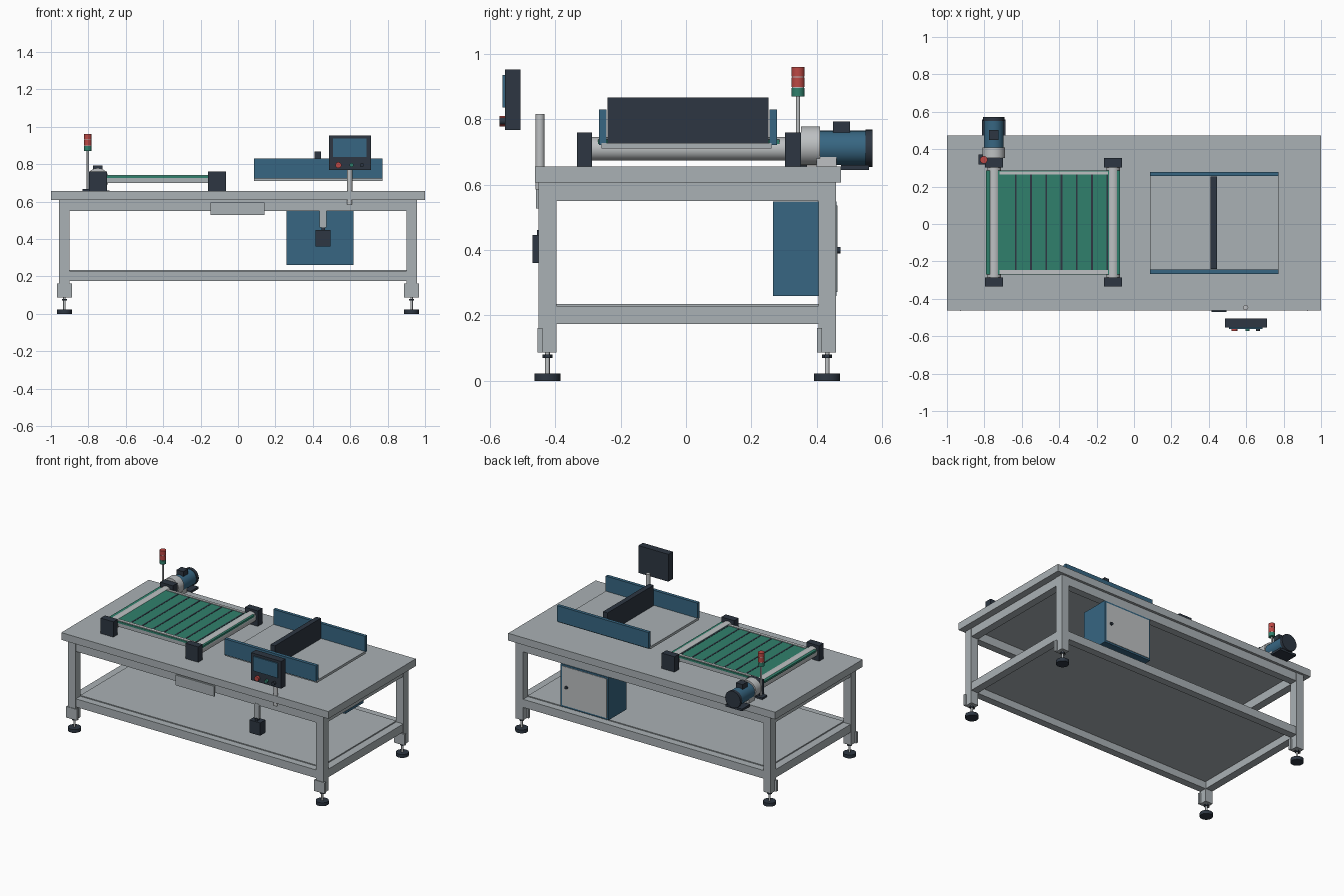
import bpy, math
from mathutils import Matrix


def mat(name, rgb):
    m = bpy.data.materials.new(name)
    m.diffuse_color = (*rgb, 1)
    return m


GREY = mat("frame_grey", (0.40, 0.44, 0.46))
LIGHT = mat("light_steel", (0.51, 0.53, 0.54))
DARK = mat("dark_slate", (0.026, 0.037, 0.054))
BLUE = mat("blue", (0.038, 0.133, 0.223))
GREEN = mat("green", (0.030, 0.216, 0.150))
RED = mat("red", (0.50, 0.065, 0.058))


def box(name, x, y, z, m):
    """Box from three (low, high) ranges."""
    bpy.ops.mesh.primitive_cube_add(size=1)
    o = bpy.context.object
    o.name = name
    r = (x, y, z)
    o.data.transform(Matrix.Translation([(a + b) / 2 for a, b in r])
                     @ Matrix.Diagonal([b - a for a, b in r] + [1]))
    o.data.materials.append(m)
    return o


def cyl(name, c, r, span, m, axis="z", sides=24):
    """Cylinder through c (the two other coordinates) spanning a range on an axis."""
    bpy.ops.mesh.primitive_cylinder_add(vertices=sides, radius=r, depth=span[1] - span[0])
    o = bpy.context.object
    o.name = name
    mid = (span[0] + span[1]) / 2
    if axis == "z":
        t = Matrix.Translation((c[0], c[1], mid))
    else:
        t = Matrix.Translation((c[0], mid, c[1])) @ Matrix.Rotation(math.pi / 2, 4, "X")
    o.data.transform(t)
    o.data.materials.append(m)
    bpy.ops.object.shade_smooth_by_angle(angle=math.radians(40))
    return o


# Table top and lower shelf
box("table_top", (-1, 1), (-0.462, 0.474), (0.607, 0.656), GREY)
box("lower_shelf", (-0.90, 0.90), (-0.402, 0.408), (0.222, 0.235), GREY)

# Legs with levelling feet
LX, LY = (-0.928, 0.928), (-0.424, 0.432)
for x in LX:
    for y in LY:
        box("leg", (x - 0.028, x + 0.028), (y - 0.027, y + 0.027), (0.087, 0.607), GREY)
        box("foot_bracket", (x - 0.04, x + 0.04), (y - 0.031, y - 0.016), (0.087, 0.162), GREY)
        cyl("foot_pad", (x, y), 0.04, (0, 0.023), DARK)
        cyl("foot_stem", (x, y), 0.007, (0.02, 0.09), LIGHT, sides=12)
        cyl("foot_nut", (x, y), 0.015, (0.07, 0.08), DARK, sides=6)

# Upper and lower frame rails
for z in ((0.55, 0.607), (0.174, 0.229)):
    for y in LY:
        box("long_rail", (-0.90, 0.90), (y - 0.025, y + 0.025), z, GREY)
    for x in LX:
        box("side_rail", (x - 0.026, x + 0.026), (-0.397, 0.405), z, GREY)
box("front_plate", (-0.147, 0.143), (-0.459, -0.448), (0.527, 0.596), GREY)

# Conveyor belt with dark slat gaps and side strips
box("belt", (-0.79, -0.075), (-0.27, 0.286), (0.725, 0.738), GREEN)
for i in range(7):
    x = -0.632 + i * 0.0815
    box("slat_gap", (x - 0.005, x + 0.005), (-0.245, 0.264), (0.735, 0.7395), DARK)
for y in ((-0.267, -0.246), (0.264, 0.282)):
    box("belt_edge_strip", (-0.72, -0.14), y, (0.735, 0.742), LIGHT)
    box("belt_side_rail", (-0.72, -0.14), y, (0.70, 0.725), GREY)

# Rollers and bearing blocks
for x in (-0.748, -0.112):
    cyl("roller", (x, 0.71), 0.036, (-0.30, 0.32), LIGHT, "y")
    for y in ((-0.334, -0.287), (0.303, 0.352)):
        box("bearing_block", (x - 0.048, x + 0.048), y, (0.656, 0.76), DARK)

# Drive motor
MX = -0.75
cyl("gearbox", (MX, 0.719), 0.06, (0.352, 0.41), LIGHT, "y")
box("gearbox_foot", (MX - 0.045, MX + 0.045), (0.40, 0.46), (0.656, 0.71), LIGHT)
cyl("motor_body", (MX, 0.713), 0.053, (0.41, 0.552), BLUE, "y")
cyl("motor_fan_cover", (MX, 0.712), 0.057, (0.55, 0.571), DARK, "y")
box("terminal_box", (MX - 0.025, MX + 0.025), (0.45, 0.502), (0.755, 0.793), DARK)
box("motor_base", (MX - 0.062, MX + 0.062), (0.474, 0.56), (0.645, 0.66), DARK)

# Signal light
SX, SY = -0.803, 0.343
box("signal_base", (SX - 0.028, SX + 0.025), (SY - 0.025, SY + 0.028), (0.656, 0.668), DARK)
cyl("signal_pole", (SX, SY), 0.006, (0.66, 0.872), LIGHT, sides=12)
cyl("signal_green", (SX, SY), 0.02, (0.87, 0.896), GREEN)
cyl("signal_red_lower", (SX, SY), 0.02, (0.899, 0.929), RED)
cyl("signal_red_upper", (SX, SY), 0.02, (0.932, 0.961), RED)
cyl("signal_divider", (SX, SY), 0.0185, (0.89, 0.935), LIGHT)

# Guide deck, side guides and pusher
box("guide_deck", (0.085, 0.772), (-0.258, 0.262), (0.711, 0.728), GREY)
for y in ((-0.267, -0.244), (0.256, 0.278)):
    box("side_guide", (0.085, 0.772), y, (0.722, 0.83), BLUE)
box("pusher_plate", (0.41, 0.444), (-0.24, 0.253), (0.728, 0.867), DARK)

# Control panel on its post
cyl("panel_post", (0.597, -0.447), 0.014, (0.585, 0.817), LIGHT)
box("panel_case", (0.487, 0.711), (-0.554, -0.506), (0.768, 0.953), DARK)
box("panel_screen", (0.507, 0.688), (-0.561, -0.553), (0.837, 0.936), BLUE)
for x, r, m in ((0.537, 0.016, RED), (0.607, 0.011, GREEN), (0.662, 0.011, DARK)):
    cyl("panel_button", (x, 0.795), r, (-0.571, -0.553), m, "y", 16)

# Hanging switch box
box("switch_hanger", (0.437, 0.473), (-0.452, -0.436), (0.46, 0.56), GREY)
box("switch_neck", (0.447, 0.465), (-0.456, -0.436), (0.44, 0.462), DARK)
box("switch_box", (0.415, 0.495), (-0.47, -0.415), (0.36, 0.447), DARK)

# Electrical cabinet with rear door
box("cabinet", (0.258, 0.617), (0.266, 0.46), (0.26, 0.549), BLUE)
box("cabinet_door", (0.27, 0.605), (0.458, 0.463), (0.272, 0.537), LIGHT)
cyl("door_knob", (0.57, 0.40), 0.01, (0.46, 0.473), DARK, "y", 16)
